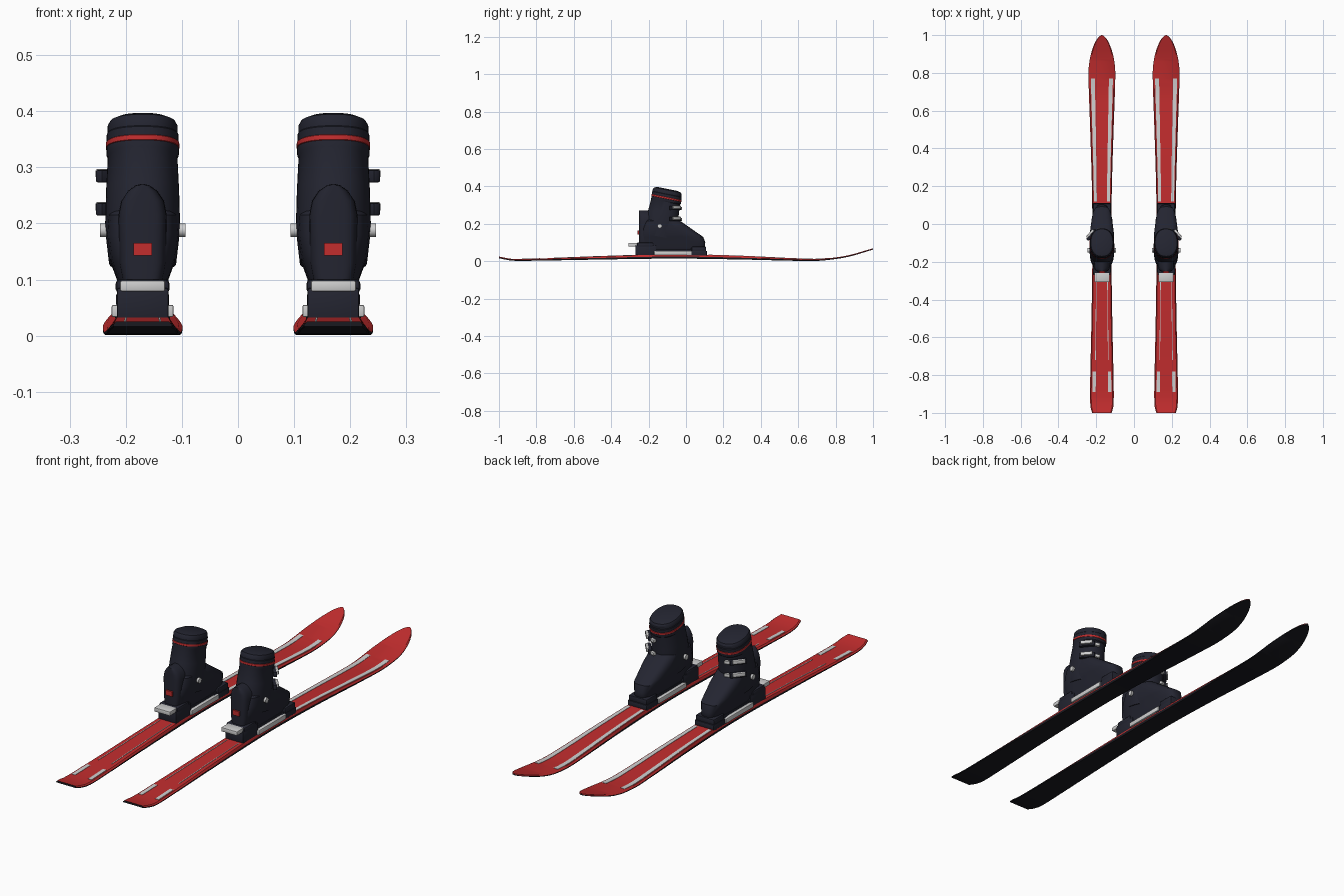
import bpy, bmesh, math
from mathutils import Vector, Matrix

if "Cube" in bpy.data.objects:
    bpy.data.objects.remove(bpy.data.objects["Cube"])


def material(name, rgb):
    m = bpy.data.materials.new(name)
    m.diffuse_color = (*rgb, 1)
    m.use_nodes = True
    m.node_tree.nodes["Principled BSDF"].inputs["Base Color"].default_value = m.diffuse_color
    return m


RED = material("red", (0.54, 0.026, 0.027))
NAVY = material("dark_navy", (0.017, 0.018, 0.030))
BLACK = material("base_black", (0.010, 0.010, 0.014))
GREY = material("light_grey", (0.62, 0.62, 0.62))


def finish(bm, name, mats):
    bmesh.ops.recalc_face_normals(bm, faces=bm.faces)
    me = bpy.data.meshes.new(name)
    bm.to_mesh(me)
    bm.free()
    for m in mats:
        me.materials.append(m)
    ob = bpy.data.objects.new(name, me)
    bpy.context.collection.objects.link(ob)
    bpy.context.view_layer.objects.active = ob
    bpy.ops.object.select_all(action='DESELECT')
    ob.select_set(True)
    bpy.ops.object.shade_smooth_by_angle(angle=math.radians(32))
    return ob


def loft(name, rings, mats, pick=lambda i, j: 0):
    """Skin closed rings and cap both ends; pick(i, j) gives the material."""
    bm = bmesh.new()
    vs = [[bm.verts.new(p) for p in r] for r in rings]
    n = len(rings[0])
    for i in range(len(vs) - 1):
        for j in range(n):
            k = (j + 1) % n
            f = bm.faces.new((vs[i][j], vs[i][k], vs[i + 1][k], vs[i + 1][j]))
            f.material_index = pick(i, j)
    bm.faces.new(vs[0])
    bm.faces.new(vs[-1])
    return finish(bm, name, mats)


def box(name, lo, hi, mat, bevel=0.004, turn=0):
    lo, hi = Vector(lo), Vector(hi)
    bm = bmesh.new()
    bmesh.ops.create_cube(bm, size=1)
    bmesh.ops.scale(bm, vec=hi - lo, verts=bm.verts)
    if bevel:
        bmesh.ops.bevel(bm, geom=bm.edges[:], offset=bevel, segments=2,
                        profile=0.5, affect='EDGES')
    bmesh.ops.rotate(bm, matrix=Matrix.Rotation(turn, 3, 'Z'), verts=bm.verts)
    bmesh.ops.translate(bm, vec=(lo + hi) / 2, verts=bm.verts)
    return finish(bm, name, [mat])


def oval(cx, cy, z, hw, hl, power=2.0, slope=0.0, n=36):
    """Horizontal superellipse ring, optionally sloping down to the front."""
    pts = []
    for k in range(n):
        a = math.tau * k / n
        c, s = math.cos(a), math.sin(a)
        x = math.copysign(abs(c) ** (2 / power), c) * hw
        y = math.copysign(abs(s) ** (2 / power), s) * hl
        pts.append((cx + x, cy + y, z - slope * y))
    return pts


def smooth(table, t):
    """Smooth interpolation through (position, value) pairs."""
    m = len(table)

    def tangent(i):
        a, b = table[max(i - 1, 0)], table[min(i + 1, m - 1)]
        return (b[1] - a[1]) / (b[0] - a[0])
    i = max(k for k in range(m - 1) if table[k][0] <= t or k == 0)
    (x0, v0), (x1, v1) = table[i], table[i + 1]
    h = x1 - x0
    u = (t - x0) / h
    return ((2*u**3 - 3*u*u + 1) * v0 + (u**3 - 2*u*u + u) * h * tangent(i)
            + (3*u*u - 2*u**3) * v1 + (u**3 - u*u) * h * tangent(i + 1))


# Ski shape: half width, underside height and thickness along y
WIDTH = [(-1, .052), (-.97, .060), (-.9, .063), (-.5, .055), (-.1, .050),
         (.2, .053), (.5, .062), (.75, .0705), (.85, .071)]
UNDER = [(-1, .016), (-.93, .003), (-.8, .003), (-.4, .010), (-.05, .014),
         (.3, .009), (.6, .002), (.72, .003), (.86, .022), (1, .062)]
THICK = [(-1, .009), (-.8, .011), (-.3, .020), (0, .022), (.3, .019),
         (.7, .010), (1, .007)]


def half_width(y):
    if y < .8:
        return smooth(WIDTH, y)
    t = min((y - .8) / .2, 1)
    return .071 * max(1 - t ** 1.8, .002) ** .6


def ski_top(y):
    return smooth(UNDER, y) + smooth(THICK, y)


def ski_ring(cx, y):
    w, z, t = half_width(y), smooth(UNDER, y), smooth(THICK, y)
    half = [(w * .97, z), (w, z + t * .15), (w, z + t * .5), (w * .90, z + t)]
    return ([(cx + x, y, h) for x, h in half]
            + [(cx - x, y, h) for x, h in reversed(half)])


def stripe(name, cx, y0, y1, inner, outer):
    """Thin decorative plate following the top of the ski."""
    rings = []
    for k in range(25):
        y = y0 + (y1 - y0) * k / 24
        w, z = half_width(y), ski_top(y)
        a, b = cx + inner * w, cx + outer * w
        rings.append([(a, y, z - .001), (b, y, z - .001),
                      (b, y, z + .0015), (a, y, z + .0015)])
    loft(name, rings, [GREY])


# Boot rings: shell (z, back, front, half width), heel (z, half width),
# cuff (z, centre y, half width, half length)
SHELL = [(.060, -.23, .093, .036), (.075, -.24, .102, .042), (.10, -.245, .103, .046),
         (.13, -.245, .092, .057), (.145, -.245, .070, .060), (.18, -.235, .020, .065),
         (.215, -.22, -.030, .062), (.23, -.20, -.060, .050)]
HEEL = [(.09, .034), (.13, .042), (.215, .043), (.24, .038), (.258, .026),
        (.268, .012), (.27, .004)]
CUFF = [(.13, -.135, .060, .083), (.19, -.130, .067, .088), (.26, -.120, .065, .081),
        (.318, -.109, .062, .077), (.322, -.107, .0645, .079), (.333, -.105, .0645, .079),
        (.334, -.105, .0655, .080), (.342, -.104, .0655, .080), (.343, -.104, .064, .079),
        (.357, -.102, .064, .079), (.359, -.102, .0625, .077), (.372, -.100, .0625, .077),
        (.380, -.099, .058, .072), (.386, -.098, .045, .055)]

ys = [-1 + 1.8 * k / 60 for k in range(60)]
ys += [.8 + .2 * math.sin(math.pi / 2 * k / 20) for k in range(21)]

for side, label in ((-1, "left"), (1, "right")):
    cx = .17 * side

    # Ski: red top and upper edges, black base
    loft(label + "_ski", [ski_ring(cx, y) for y in ys], [BLACK, RED],
         lambda i, j: 1 if j in (2, 3, 4) else 0)
    for s in (-1, 1):
        stripe(label + "_front_stripe", cx, .12, .77, .52 * s, .82 * s)
        stripe(label + "_tail_stripe", cx, -.89, -.78, .52 * s, .80 * s)
        stripe(label + "_thin_tail_stripe", cx, -.72, -.28, .54 * s, .60 * s)

    # Binding: side rails, toe piece, heel piece and release lever
    for s in (-1, 1):
        x = cx + .046 * s
        box(label + "_binding_rail", (x - .009, -.17, .033), (x + .009, .03, .055), GREY, .003)
    box(label + "_binding_plate", (cx - .040, -.22, .030), (cx + .040, .09, .064), NAVY)
    box(label + "_toe_base", (cx - .049, .005, .028), (cx + .049, .112, .055), NAVY)
    box(label + "_toe_piece", (cx - .047, .030, .050), (cx + .047, .108, .078), NAVY, .006)
    box(label + "_heel_base", (cx - .046, -.270, .026), (cx + .046, -.160, .085), NAVY)
    box(label + "_heel_piece", (cx - .048, -.262, .076), (cx + .048, -.175, .100), NAVY, .007)
    box(label + "_heel_lever", (cx - .040, -.308, .079), (cx + .040, -.255, .098), GREY, .003)

    # Boot shell, heel counter and leaning cuff
    loft(label + "_boot_shell", [oval(cx, (b + f) / 2, z, w, (f - b) / 2, 3.4)
                                 for z, b, f, w in SHELL], [NAVY])
    loft(label + "_boot_heel", [oval(cx, -.20, z, w, .052, 4)
                                for z, w in HEEL], [NAVY])
    loft(label + "_boot_cuff", [oval(cx, cy, z, w, l, 2.3, .2)
                                for z, cy, w, l in CUFF], [NAVY, RED],
         lambda i, j: 1 if i in (5, 6, 7) else 0)
    box(label + "_heel_badge", (cx - .0165, -.259, .143), (cx + .0165, -.250, .165), RED, 0)

    # Round ankle pivots on both sides
    bm = bmesh.new()
    bmesh.ops.create_cone(bm, cap_ends=True, segments=16, radius1=.012,
                          radius2=.012, depth=.152)
    bmesh.ops.rotate(bm, matrix=Matrix.Rotation(math.pi / 2, 3, 'Y'), verts=bm.verts)
    bmesh.ops.translate(bm, vec=(cx, -.14, .188), verts=bm.verts)
    finish(bm, label + "_ankle_pivot", [GREY])

    # Two buckles on the outer front of the cuff
    for z in (.228, .287):
        x, y, turn = cx + .055 * side, -.057, side * math.radians(40)
        box(label + "_buckle_base", (x - .008, y - .036, z - .014),
            (x + .008, y + .036, z + .008), NAVY, .003, turn)
        x, y = x + .008 * side, y + .006
        box(label + "_buckle_lever", (x - .006, y - .027, z - .007),
            (x + .006, y + .027, z + .010), GREY, .003, turn)
        x, y = cx + .018 * side, -.030
        box(label + "_buckle_catch", (x - .007, y - .012, z - .012),
            (x + .007, y + .012, z + .003), GREY, .003, side * math.radians(70))
